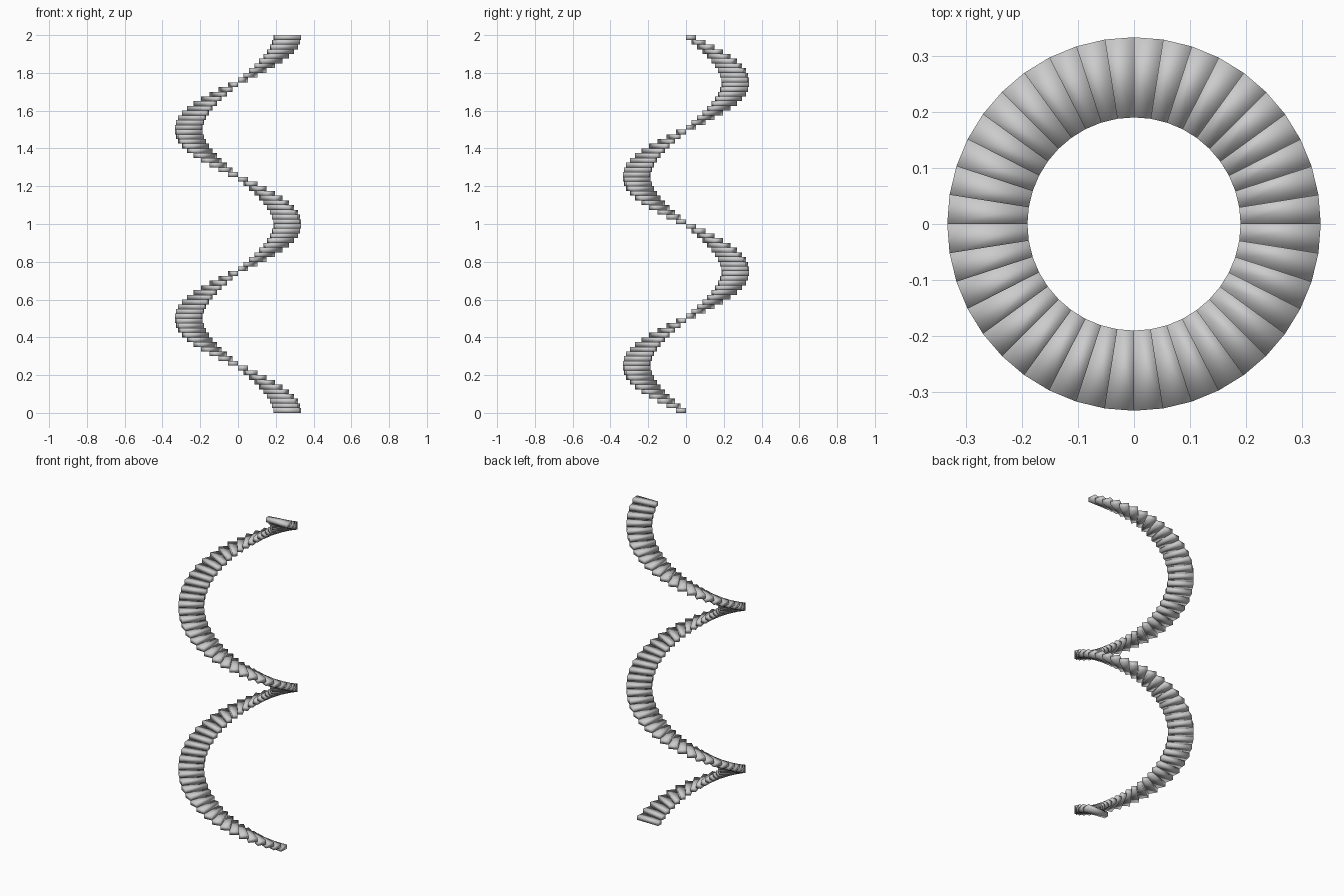
import bpy, bmesh, math

if "Cube" in bpy.data.objects:
    bpy.data.objects.remove(bpy.data.objects["Cube"])

TURNS, PER_TURN = 2, 40
STEPS = TURNS * PER_TURN
RISE = 2.0 / STEPS
ANGLE = 2 * math.pi / PER_TURN
R_IN, R_OUT = 0.19, 0.333

bm = bmesh.new()


def add_step(i):
    """One wedge-shaped block; the helix climbs clockwise from +x."""
    rings = []
    for z in (i * RISE, (i + 1) * RISE):
        ring = []
        for r, k in ((R_IN, i), (R_OUT, i), (R_OUT, i + 1), (R_IN, i + 1)):
            a = -k * ANGLE
            ring.append(bm.verts.new((r * math.cos(a), r * math.sin(a), z)))
        rings.append(ring)
    low, high = rings
    bm.faces.new(low)
    bm.faces.new(high[::-1])
    for j in range(4):
        n = (j + 1) % 4
        bm.faces.new((low[n], low[j], high[j], high[n]))


# spiral of stacked steps
for i in range(STEPS):
    add_step(i)
bmesh.ops.recalc_face_normals(bm, faces=bm.faces[:])
mesh = bpy.data.meshes.new("spiral_steps")
bm.to_mesh(mesh)
bm.free()
mesh.shade_smooth()
stairs = bpy.data.objects.new("spiral_steps", mesh)
bpy.context.collection.objects.link(stairs)
